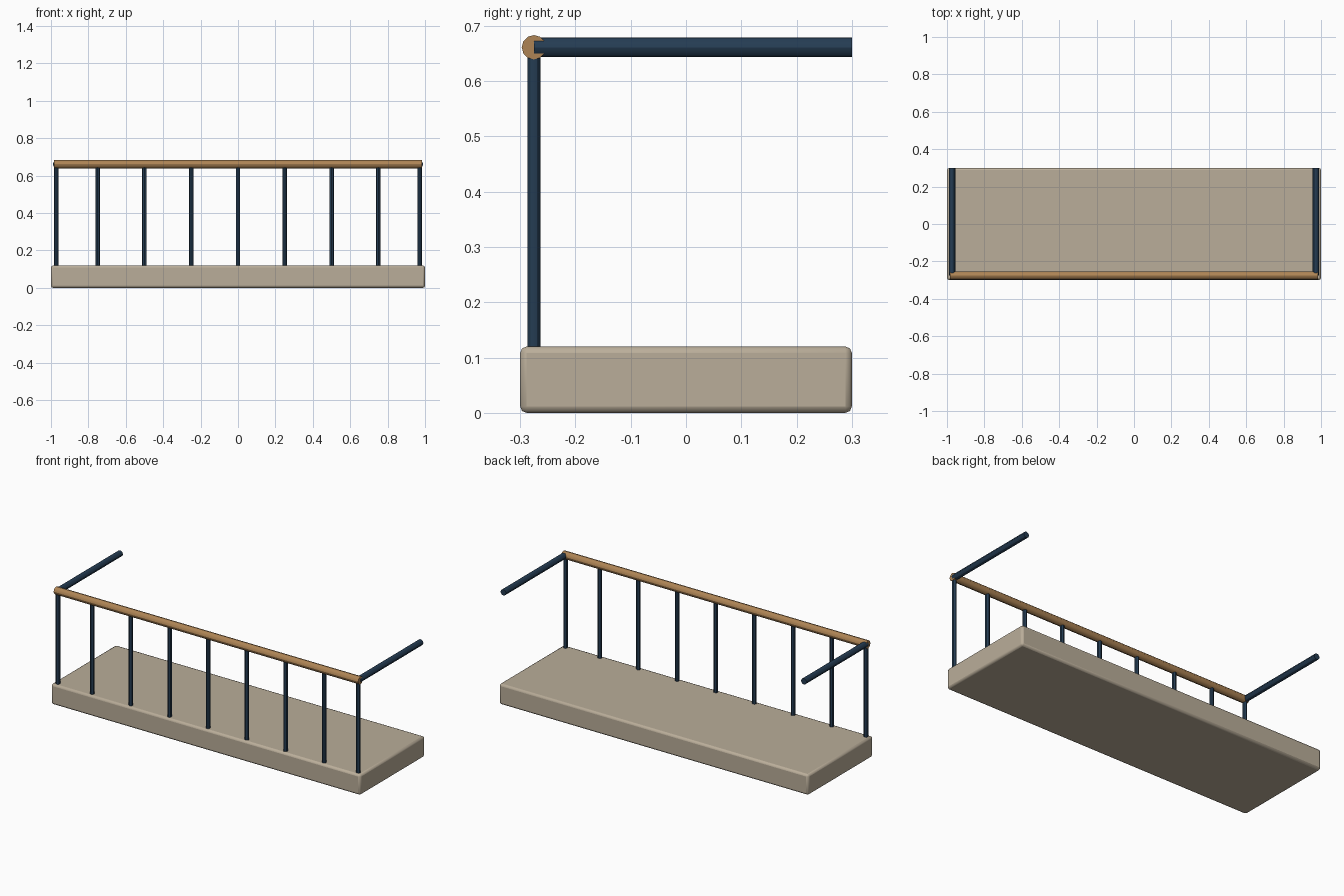
import bpy
from mathutils import Vector

if "Cube" in bpy.data.objects:
    bpy.data.objects.remove(bpy.data.objects["Cube"])


def material(name, rgb):
    m = bpy.data.materials.new(name)
    m.diffuse_color = (*rgb, 1)
    m.use_nodes = True
    m.node_tree.nodes["Principled BSDF"].inputs["Base Color"].default_value = m.diffuse_color
    return m


STONE = material("stone", (0.49, 0.42, 0.32))
METAL = material("dark_blue_metal", (0.018, 0.045, 0.085))
WOOD = material("wood", (0.42, 0.23, 0.09))


def rod(name, start, end, radius, mat, sides=12):
    a, b = Vector(start), Vector(end)
    bpy.ops.mesh.primitive_cylinder_add(vertices=sides, radius=radius,
                                        depth=(b - a).length, location=(a + b) / 2)
    o = bpy.context.object
    o.rotation_euler = (b - a).to_track_quat('Z', 'Y').to_euler()
    o.name = name
    o.data.materials.append(mat)
    bpy.ops.object.shade_smooth_by_angle()
    return o


# Balcony floor slab with softened edges
bpy.ops.mesh.primitive_cube_add(size=1, location=(0, 0, 0.06))
slab = bpy.context.object
slab.name = "floor_slab"
slab.scale = (2, 0.6, 0.12)
bpy.ops.object.transform_apply(location=False, rotation=False, scale=True)
slab.data.materials.append(STONE)
bevel = slab.modifiers.new("soft_edges", 'BEVEL')
bevel.width = 0.012
bevel.segments = 2
bpy.ops.object.shade_smooth_by_angle()

FRONT_Y = -0.275
RAIL_Z = 0.661

# Front posts, the outer two set in from the slab ends
for i in range(9):
    x = max(-0.972, min(0.972, (i - 4) * 0.25))
    rod(f"post_{i + 1}", (x, FRONT_Y, 0.11), (x, FRONT_Y, RAIL_Z - 0.01), 0.012, METAL)

# Wooden handrail along the front
rod("front_handrail", (-0.985, FRONT_Y, RAIL_Z), (0.985, FRONT_Y, RAIL_Z), 0.022, WOOD)

# Side rails running back
for side, s in (("left", -1), ("right", 1)):
    rod(f"{side}_side_rail", (s * 0.972, FRONT_Y, RAIL_Z), (s * 0.972, 0.3, RAIL_Z), 0.0175, METAL)
